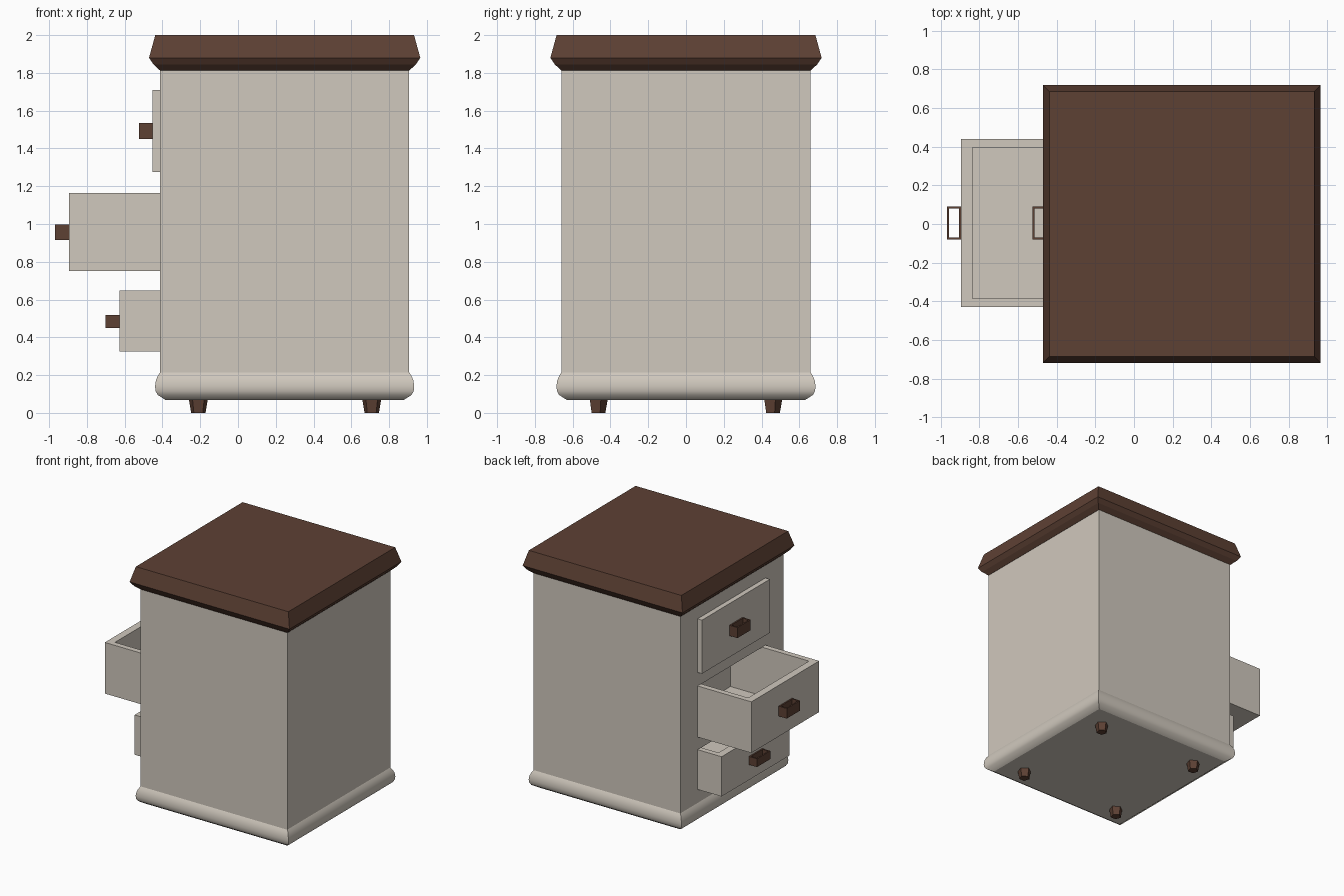
import bpy, bmesh, math
from mathutils import Matrix, Vector

if "Cube" in bpy.data.objects:
    bpy.data.objects.remove(bpy.data.objects["Cube"])

CX = 0.247  # cabinet centre in x (drawers stick out towards -x)


def material(name, rgb):
    m = bpy.data.materials.new(name)
    m.diffuse_color = (*rgb, 1)
    m.use_nodes = True
    m.node_tree.nodes["Principled BSDF"].inputs["Base Color"].default_value = m.diffuse_color
    return m


BEIGE = material("warm_beige", (0.63, 0.58, 0.51))
BROWN = material("dark_brown", (0.110, 0.052, 0.034))


def finish(bm, name, mat):
    bmesh.ops.recalc_face_normals(bm, faces=bm.faces[:])
    me = bpy.data.meshes.new(name)
    bm.to_mesh(me)
    bm.free()
    me.materials.append(mat)
    ob = bpy.data.objects.new(name, me)
    bpy.context.collection.objects.link(ob)
    return ob


def box_into(bm, x0, x1, y0, y1, z0, z1):
    size = Matrix.Diagonal((x1 - x0, y1 - y0, z1 - z0, 1))
    mid = Matrix.Translation(((x0 + x1) / 2, (y0 + y1) / 2, (z0 + z1) / 2))
    return bmesh.ops.create_cube(bm, size=1, matrix=mid @ size)["verts"]


def box(name, mat, *dims):
    bm = bmesh.new()
    box_into(bm, *dims)
    return finish(bm, name, mat)


def square_stack(name, mat, profile):
    """Square moulding from (half width, z) pairs, capped at both ends."""
    bm = bmesh.new()
    rings = [[bm.verts.new((CX + sx * h, sy * h, z))
              for sx, sy in ((-1, -1), (1, -1), (1, 1), (-1, 1))]
             for h, z in profile]
    for a, b in zip(rings, rings[1:]):
        for i in range(4):
            j = (i + 1) % 4
            bm.faces.new((a[i], a[j], b[j], b[i]))
    bm.faces.new(rings[0][::-1])
    bm.faces.new(rings[-1])
    return finish(bm, name, mat)


# Cabinet body
body = box("cabinet_body", BEIGE, CX - 0.659, CX + 0.659, -0.66, 0.66, 0.15, 1.85)

# Rounded base moulding
base = square_stack("base_moulding", BEIGE, [
    (0.63, 0.068), (0.672, 0.095), (0.683, 0.115), (0.686, 0.14),
    (0.682, 0.17), (0.672, 0.195), (0.659, 0.215)])
bpy.ops.object.select_all(action='DESELECT')
base.select_set(True)
bpy.context.view_layer.objects.active = base
bpy.ops.object.shade_smooth_by_angle(angle=math.radians(31))

# Bevelled top board
square_stack("top_board", BROWN, [
    (0.66, 1.813), (0.695, 1.845), (0.718, 1.88), (0.685, 2.0)])

# Tapered five-sided feet
for x in (-0.21, 0.708):
    for y in (-0.467, 0.457):
        bm = bmesh.new()
        bmesh.ops.create_cone(bm, cap_ends=True, segments=5, radius1=0.04,
                              radius2=0.053, depth=0.075,
                              matrix=Matrix.Translation((x, y, 0.0375)))
        finish(bm, "foot", BROWN)


# Drawers: hollow trays, with a matching pocket cut in the body
Y0, Y1, LENGTH = -0.43, 0.44, 0.81


def drawer(label, x, z0, z1, hz0, hz1):
    back = x + LENGTH
    bm = bmesh.new()
    box_into(bm, x, back, Y0, Y1, z0, z1)
    bm.faces.ensure_lookup_table()
    top = max(bm.faces, key=lambda f: f.calc_center_median().z)
    # inset the top to the inner rim, then push it down to the floor
    inner = bmesh.ops.extrude_face_region(bm, geom=[top])
    bmesh.ops.delete(bm, geom=[top], context='FACES_ONLY') if top.is_valid else None
    rim = [v for v in inner["geom"] if isinstance(v, bmesh.types.BMVert)]
    floor = [f for f in inner["geom"] if isinstance(f, bmesh.types.BMFace)]
    mid = x + LENGTH / 2
    for v in rim:
        v.co.x = x + 0.06 if v.co.x < mid else back - 0.045
        v.co.y = Y0 + 0.045 if v.co.y < 0 else Y1 - 0.045
    low = bmesh.ops.extrude_face_region(bm, geom=floor)
    for f in floor:
        if f.is_valid:
            bmesh.ops.delete(bm, geom=[f], context='FACES_ONLY')
    for v in low["geom"]:
        if isinstance(v, bmesh.types.BMVert):
            v.co.z = z0 + 0.02
    finish(bm, label + "_drawer", BEIGE)

    # pocket ends inside the drawer walls so no gap shows
    cutter = box(label + "_pocket_cutter", BEIGE, -0.6, back - 0.02,
                 Y0 + 0.01, Y1 - 0.01, z0 + 0.008, z1 - 0.002)
    cutter.hide_render = True
    cutter.hide_set(True)
    mod = body.modifiers.new(label + "_pocket", 'BOOLEAN')
    mod.operation = 'DIFFERENCE'
    mod.solver = 'EXACT'
    mod.object = cutter

    # Rectangular loop handle, open from top to bottom
    hx, ya, yb, t = x - 0.073, -0.08, 0.09, 0.011
    bm = bmesh.new()
    outer = [(hx, ya), (x, ya), (x, yb), (hx, yb)]
    hole = [(hx + t, ya + t), (x - t, ya + t), (x - t, yb - t), (hx + t, yb - t)]
    ring = [[bm.verts.new((*p, z)) for p in loop]
            for z in (hz0, hz1) for loop in (outer, hole)]
    for a, b in ((0, 1), (1, 3), (3, 2), (2, 0)):
        for i in range(4):
            j = (i + 1) % 4
            bm.faces.new((ring[a][i], ring[a][j], ring[b][j], ring[b][i]))
    finish(bm, label + "_handle", BROWN)


drawer("upper", -0.452, 1.275, 1.71, 1.45, 1.535)
drawer("middle", -0.895, 0.75, 1.165, 0.915, 0.997)
drawer("lower", -0.628, 0.325, 0.648, 0.45, 0.517)

# Apply the pockets and drop the cutters
bpy.context.view_layer.update()
deps = bpy.context.evaluated_depsgraph_get()
cut_mesh = bpy.data.meshes.new_from_object(body.evaluated_get(deps))
body.modifiers.clear()
body.data = cut_mesh
for ob in [o for o in bpy.data.objects if "cutter" in o.name]:
    bpy.data.objects.remove(ob)
